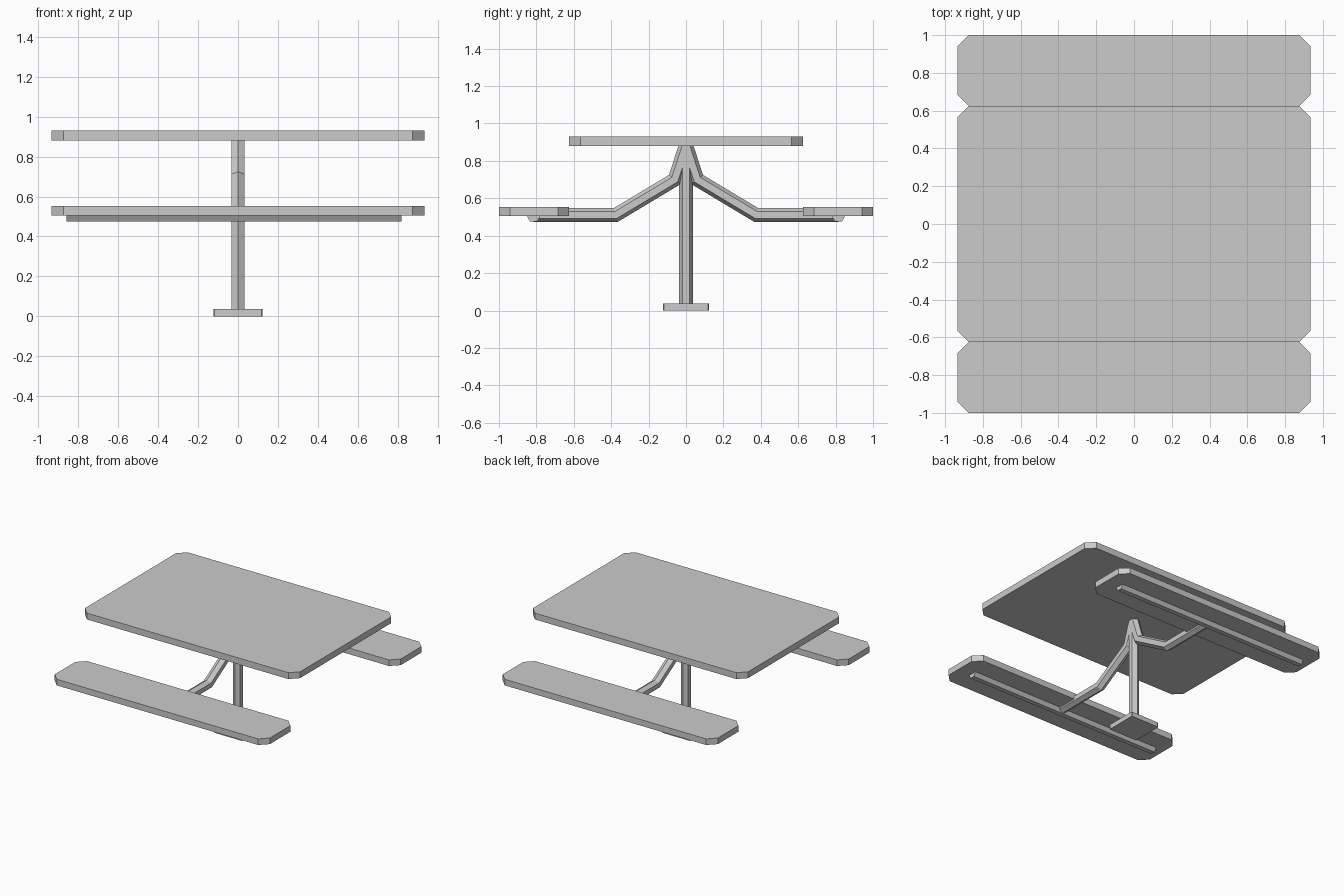
import bpy, bmesh
from math import cos, sin, tau
from mathutils import Vector

if "Cube" in bpy.data.objects:
    bpy.data.objects.remove(bpy.data.objects["Cube"])


def finish(name, bm):
    bmesh.ops.recalc_face_normals(bm, faces=bm.faces)
    me = bpy.data.meshes.new(name)
    bm.to_mesh(me)
    bm.free()
    ob = bpy.data.objects.new(name, me)
    bpy.context.collection.objects.link(ob)
    return ob


def slab(name, hx, y0, y1, z0, z1, c):
    """Flat board with chamfered corners."""
    pts = [(-hx + c, y0), (hx - c, y0), (hx, y0 + c), (hx, y1 - c),
           (hx - c, y1), (-hx + c, y1), (-hx, y1 - c), (-hx, y0 + c)]
    bm = bmesh.new()
    face = bm.faces.new([bm.verts.new((x, y, z0)) for x, y in pts])
    ext = bmesh.ops.extrude_face_region(bm, geom=[face], use_keep_orig=True)
    top = [v for v in ext["geom"] if isinstance(v, bmesh.types.BMVert)]
    bmesh.ops.translate(bm, verts=top, vec=(0, 0, z1 - z0))
    return finish(name, bm)


def hex_tube(name, path, side, r=0.037):
    """Hexagonal bar swept along a planar path with mitred bends;
    side is the plane normal, and hexagon points lie in the plane."""
    path = [Vector(p) for p in path]
    side = Vector(side)
    bm = bmesh.new()
    rings = []
    for i, p in enumerate(path):
        a = (p - path[i - 1]).normalized() if i else None
        b = (path[i + 1] - p).normalized() if i < len(path) - 1 else None
        t = ((a or b) + (b or a)).normalized()
        n = side.cross(t)
        stretch = 1 / t.dot(a or b)
        rings.append([bm.verts.new(p + n * (r * stretch * cos(k * tau / 6))
                                   + side * (r * sin(k * tau / 6)))
                      for k in range(6)])
    for ra, rb in zip(rings, rings[1:]):
        for k in range(6):
            j = (k + 1) % 6
            bm.faces.new((ra[k], ra[j], rb[j], rb[k]))
    bm.faces.new(rings[0])
    bm.faces.new(rings[-1])
    return finish(name, bm)


# Table top
slab("table_top", 0.935, -0.625, 0.625, 0.88, 0.93, 0.06)

# Centre post and foot plate
hex_tube("post", [(0, 0, 0.005), (0, 0, 0.86)], (1, 0, 0))
slab("foot_plate", 0.123, -0.123, 0.123, 0.0, 0.037, 0.006)

# Each side: bench seat, bent arm and the rail under the seat
for s, label in ((-1, "front"), (1, "back")):
    y0, y1 = sorted((s * 0.625, s * 1.0))
    slab(label + "_seat", 0.935, y0, y1, 0.505, 0.553, 0.06)
    hex_tube(label + "_arm",
             [(0, 0, 0.885), (0, s * 0.06, 0.70),
              (0, s * 0.375, 0.511), (0, s * 0.815, 0.511)], (1, 0, 0))
    hex_tube(label + "_rail",
             [(-0.86, s * 0.815, 0.507), (0.82, s * 0.815, 0.507)], (0, 0, 1))
